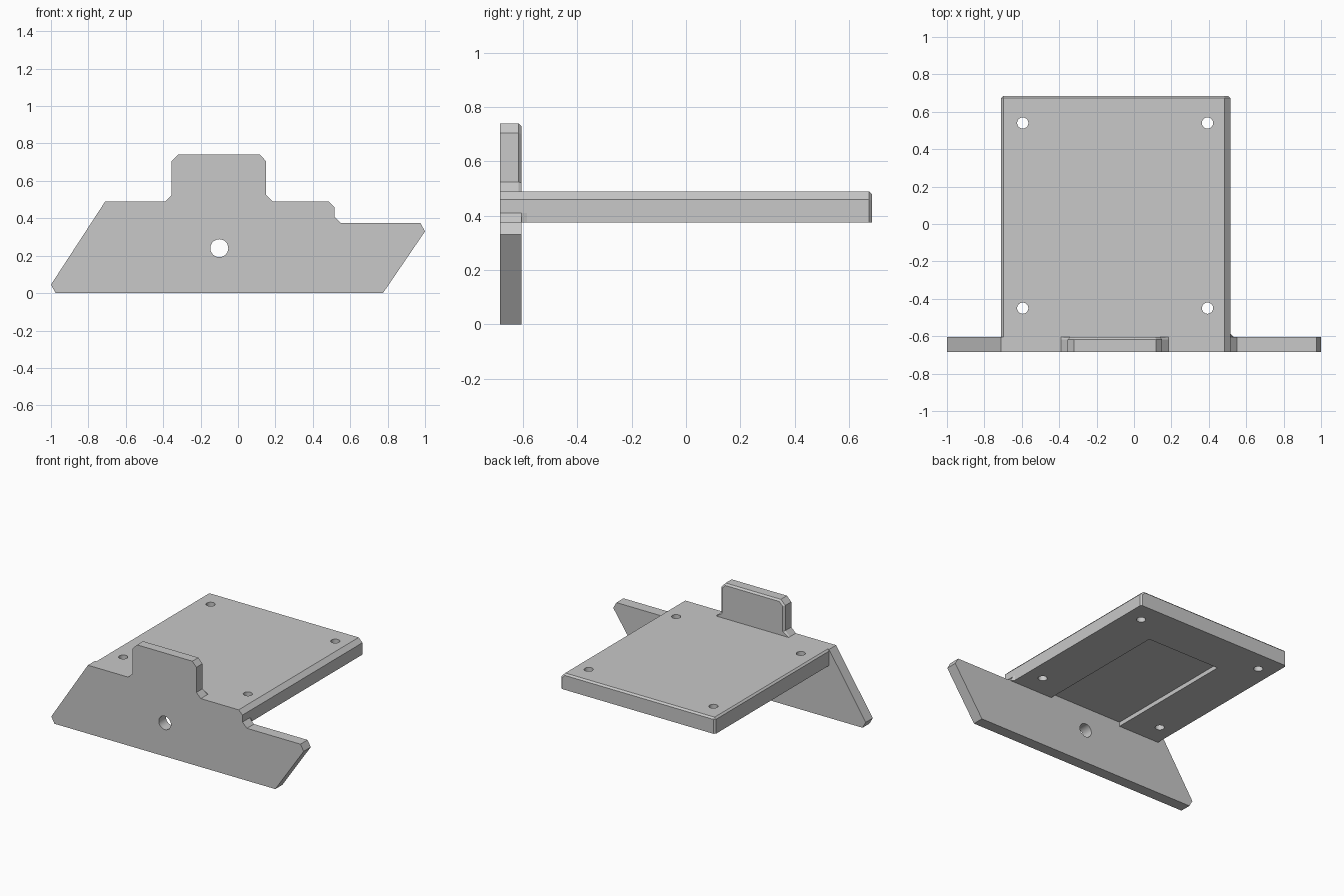
import bpy, bmesh, math

if "Cube" in bpy.data.objects:
    bpy.data.objects.remove(bpy.data.objects["Cube"], do_unlink=True)

grey = bpy.data.materials.new("plain grey")
grey.use_nodes = True
GREY = (0.58, 0.58, 0.58, 1)
grey.diffuse_color = GREY
grey.node_tree.nodes["Principled BSDF"].inputs["Base Color"].default_value = GREY

FRONT, PLATE_BACK, DECK_BACK = -0.685, -0.605, 0.685
DECK_LOW, DECK_TOP = 0.375, 0.49
LEFT, RIGHT = 0.515, -0.71
CHAMFER = 0.012


def prism(name, profile, y0, y1, bevel_rule=None):
    """Extrude an x-z profile along y, then chamfer edges chosen by a rule."""
    bm = bmesh.new()
    face = bm.faces.new([bm.verts.new((x, y0, z)) for x, z in profile])
    ext = bmesh.ops.extrude_face_region(bm, geom=[face])
    for v in ext["geom"]:
        if isinstance(v, bmesh.types.BMVert):
            v.co.y = y1
    bmesh.ops.recalc_face_normals(bm, faces=bm.faces)
    if bevel_rule:
        edges = [e for e in bm.edges if bevel_rule(*(v.co for v in e.verts))]
        bmesh.ops.bevel(bm, geom=edges, offset=CHAMFER, segments=1,
                        profile=0.5, affect='EDGES')
    mesh = bpy.data.meshes.new(name)
    bm.to_mesh(mesh)
    bm.free()
    mesh.materials.append(grey)
    obj = bpy.data.objects.new(name, mesh)
    bpy.context.collection.objects.link(obj)
    return obj


def cut(obj, cutter):
    """Subtract the cutter and discard it."""
    cutter.hide_render = True
    mod = obj.modifiers.new("cut", 'BOOLEAN')
    mod.operation, mod.solver, mod.object = 'DIFFERENCE', 'EXACT', cutter
    bpy.context.view_layer.objects.active = obj
    bpy.ops.object.modifier_apply(modifier=mod.name)
    bpy.data.objects.remove(cutter, do_unlink=True)


def drill(obj, location, radius, rotation=(0, 0, 0)):
    bpy.ops.mesh.primitive_cylinder_add(vertices=32, radius=radius, depth=0.4,
                                        location=location, rotation=rotation)
    cutter = bpy.context.object
    cutter.data.materials.append(grey)
    cut(obj, cutter)


def near(a, b):
    return abs(a - b) < 1e-4


# Front plate with raised tab, stepped wing and slanted ends
outline = [(-0.975, 0), (0.775, 0), (1, 0.33), (0.975, DECK_LOW),
           (0.55, DECK_LOW), (LEFT, 0.41), (LEFT, 0.46), (0.485, DECK_TOP),
           (0.185, DECK_TOP), (0.15, 0.525), (0.15, 0.705), (0.118, 0.74),
           (-0.32, 0.74), (-0.355, 0.705), (-0.355, 0.525), (-0.39, DECK_TOP),
           (RIGHT, DECK_TOP), (-1, 0.045)]
plate = prism("front_plate", outline, FRONT, PLATE_BACK,
              lambda a, b: near(a.y, PLATE_BACK) and near(b.y, PLATE_BACK)
              and max(a.z, b.z) > 0.5)
drill(plate, (-0.1, FRONT, 0.24), 0.048, (math.pi / 2, 0, 0))


# Deck, chamfered on its rear and right upper edges
def deck_edge(a, b):
    rear = near(a.y, DECK_BACK) and near(b.y, DECK_BACK)
    low = near(a.z, DECK_LOW) and near(b.z, DECK_LOW)
    right_top = all(near(v.x, RIGHT) and near(v.z, DECK_TOP) for v in (a, b))
    return (rear and not low) or right_top


deck = prism("deck", [(RIGHT, DECK_LOW), (LEFT, DECK_LOW), (LEFT, 0.46),
                      (0.485, DECK_TOP), (RIGHT, DECK_TOP)],
             PLATE_BACK, DECK_BACK, deck_edge)

# Shallow recess under the deck, open towards the plate
cut(deck, prism("recess_cutter", [(-0.385, 0.3), (0.19, 0.3),
                                  (0.19, 0.405), (-0.385, 0.405)], -0.7, 0.38))

# Mounting holes
for x in (-0.595, 0.393):
    for y in (-0.45, 0.54):
        drill(deck, (x, y, 0.43), 0.03)

# Small fillet where the deck side meets the wing
bm = bmesh.new()
rings = [[bm.verts.new((LEFT + dx, PLATE_BACK + dy, z))
          for dx, dy in ((0, 0), (s, 0), (0, 0.02))]
         for z, s in ((DECK_LOW, 0.02), (0.41, 0.001))]
bm.faces.new(rings[0])
bm.faces.new(rings[1])
for i in range(3):
    j = (i + 1) % 3
    bm.faces.new((rings[0][i], rings[0][j], rings[1][j], rings[1][i]))
bmesh.ops.recalc_face_normals(bm, faces=bm.faces)
mesh = bpy.data.meshes.new("corner_fillet")
bm.to_mesh(mesh)
bm.free()
mesh.materials.append(grey)
bpy.context.collection.objects.link(bpy.data.objects.new("corner_fillet", mesh))

# Smooth the hole walls, keep all other edges crisp
for obj in (plate, deck):
    bpy.ops.object.select_all(action='DESELECT')
    obj.select_set(True)
    bpy.context.view_layer.objects.active = obj
    bpy.ops.object.shade_smooth_by_angle(angle=math.radians(25))
